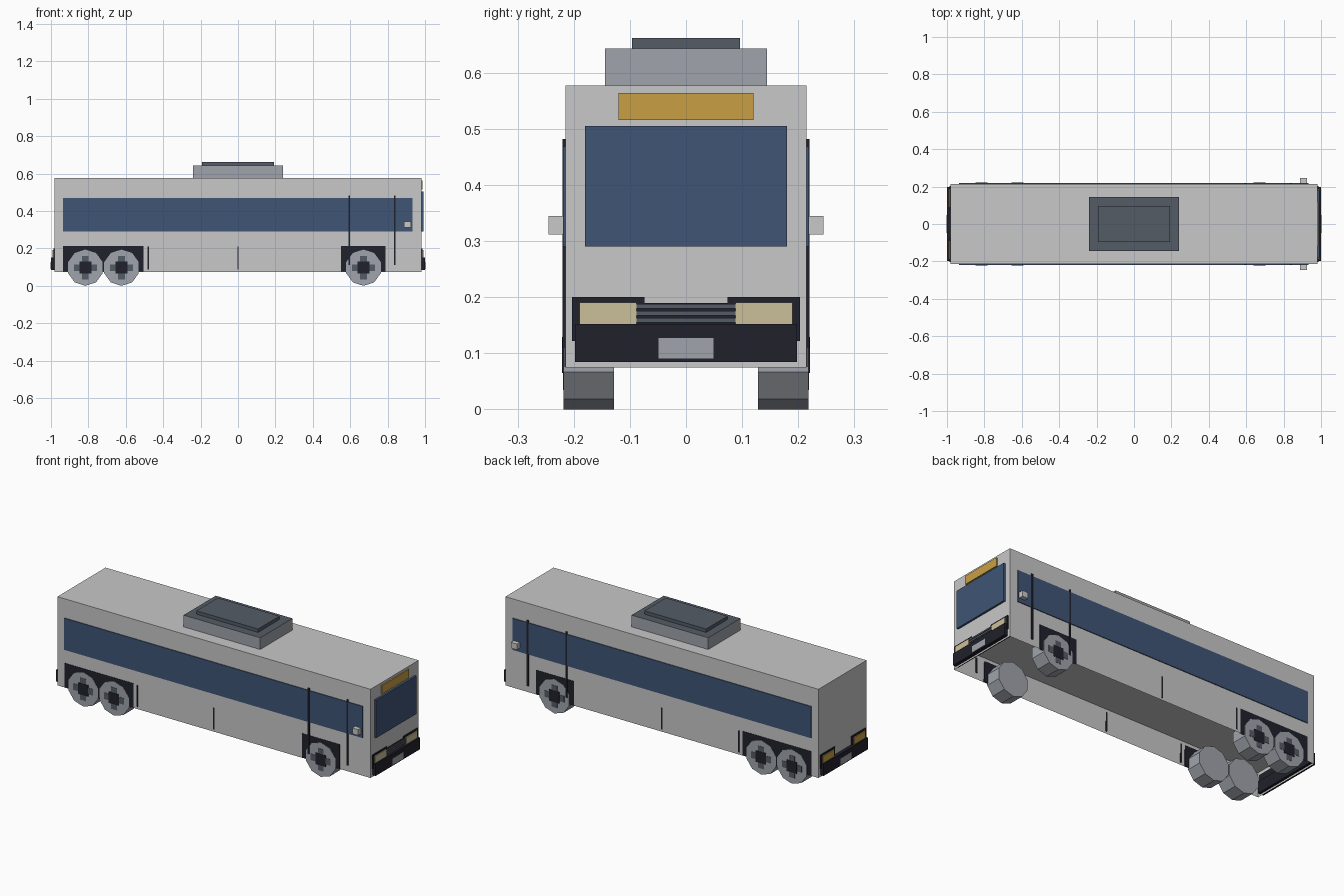
import bpy, bmesh
from math import radians
from mathutils import Matrix

cube = bpy.data.objects.get("Cube")
if cube:
    bpy.data.objects.remove(cube, do_unlink=True)


def material(name, r, g, b):
    m = bpy.data.materials.new(name)
    m.use_nodes = True
    m.diffuse_color = (r, g, b, 1)
    m.node_tree.nodes["Principled BSDF"].inputs["Base Color"].default_value = (r, g, b, 1)
    return m


PAINT = material("body paint", .58, .58, .58)
GLASS = material("blue glass", .05, .09, .18)
BLACK = material("black trim", .015, .015, .025)
METAL = material("light metal", .35, .37, .41)
GREY = material("dark grey", .09, .107, .133)
AMBER = material("amber", .58, .35, .058)
CREAM = material("headlight cream", .6, .53, .33)


def finish(name, bm, *mats):
    mesh = bpy.data.meshes.new(name)
    bm.to_mesh(mesh)
    bm.free()
    for m in mats:
        mesh.materials.append(m)
    ob = bpy.data.objects.new(name, mesh)
    bpy.context.collection.objects.link(ob)
    return ob


def box_mesh(x, y, z):
    """Box from (low, high) pairs on each axis."""
    bm = bmesh.new()
    spans = [sorted(s) for s in (x, y, z)]
    size = [b - a for a, b in spans]
    mid = [(a + b) / 2 for a, b in spans]
    bmesh.ops.create_cube(bm, size=1, matrix=Matrix.Translation(mid) @ Matrix.Diagonal((*size, 1)))
    return bm


def box(name, mat, x, y, z):
    return finish(name, box_mesh(x, y, z), mat)


def side_plate(name, mat, side, x, z, out, inner=.21):
    return box(name, mat, x, (side * inner, side * out), z)


def end_plate(name, mat, end, y, z, out, inner=.975):
    return box(name, mat, (end * inner, end * out), y, z)


# Body shell with a recessed underside
bm = box_mesh((-.98, .98), (-.215, .215), (.075, .577))
floor = [f for f in bm.faces if f.normal.z < -.5]
bmesh.ops.inset_region(bm, faces=floor, thickness=.008)
for v in floor[0].verts:
    v.co.z = .21
finish("body", bm, PAINT)

# Roof unit: metal sides, dark top
bm = box_mesh((-.24, .24), (-.144, .144), (.575, .643))
for f in bm.faces:
    f.material_index = int(f.normal.z > .5)
finish("roof_unit", bm, METAL, GREY)
box("roof_unit_lid", GREY, (-.193, .193), (-.096, .096), (.64, .662))


def wheel(label, side, x):
    bm = bmesh.new()
    place = Matrix.Translation((x, side * .173, .097)) @ Matrix.Rotation(radians(90), 4, 'X')
    bmesh.ops.create_cone(bm, cap_ends=True, segments=10, radius1=.097, radius2=.097,
                          depth=.09, matrix=place)
    finish(label + "_wheel", bm, METAL)
    for part, w, h in (("spoke_across", .062, .018), ("spoke_upright", .018, .062)):
        side_plate(f"{label}_{part}", GREY, side, (x - w, x + w), (.097 - h, .097 + h), .2195, .2165)
    side_plate(label + "_hub", BLACK, side, (x - .032, x + .032), (.065, .129), .221, .2165)


for side, name in ((-1, "near"), (1, "far")):
    # Side glazing, wheel arches and mirrors
    side_plate(name + "_side_windows", GLASS, side, (-.936, .932), (.29, .469), .2195)
    side_plate(name + "_rear_arch", BLACK, side, (-.936, -.504), (.076, .214), .2165)
    side_plate(name + "_front_arch", BLACK, side, (.551, .788), (.076, .214), .2165)
    side_plate(name + "_mirror", PAINT, side, (.887, .924), (.312, .345), .245)
    # Door gaps and panel seams
    for i, x in enumerate((.595, .838)):
        side_plate(f"{name}_door_gap_{i}", BLACK, side, (x - .005, x + .005), (.11, .482), .2205)
    for i, x in enumerate((-.48, 0)):
        side_plate(f"{name}_seam_{i}", BLACK, side, (x - .004, x + .004), (.088, .21), .217)
    for label, x in (("rear", -.816), ("middle", -.623), ("front", .671)):
        wheel(f"{name}_{label}", side, x)

# Bumpers, lamps and plates on both ends
for end, name, lamp in ((1, "front", CREAM), (-1, "rear", AMBER)):
    end_plate(name + "_bumper", BLACK, end, (-.198, .198), (.085, .152), 1.0, .965)
    end_plate(name + "_number_plate", METAL, end, (-.049, .049), (.091, .127), 1.002, .998)
    for side in (-1, 1):
        end_plate(f"{name}_lamp_housing_{side}", BLACK, end, (side * .074, side * .203), (.122, .2), .986)
        end_plate(f"{name}_lamp_{side}", lamp, end, (side * .088, side * .19), (.152, .191), .992)

# Grille
end_plate("grille", BLACK, 1, (-.088, .088), (.15, .19), .987)
for i in range(3):
    z = .159 + i * .0125
    end_plate(f"grille_bar_{i}", GREY, 1, (-.088, .088), (z - .004, z + .004), .99)

# Windscreen and destination panel
end_plate("windscreen", GLASS, 1, (-.18, .18), (.29, .505), .991)
end_plate("destination_panel", AMBER, 1, (-.12, .12), (.516, .564), .987)
